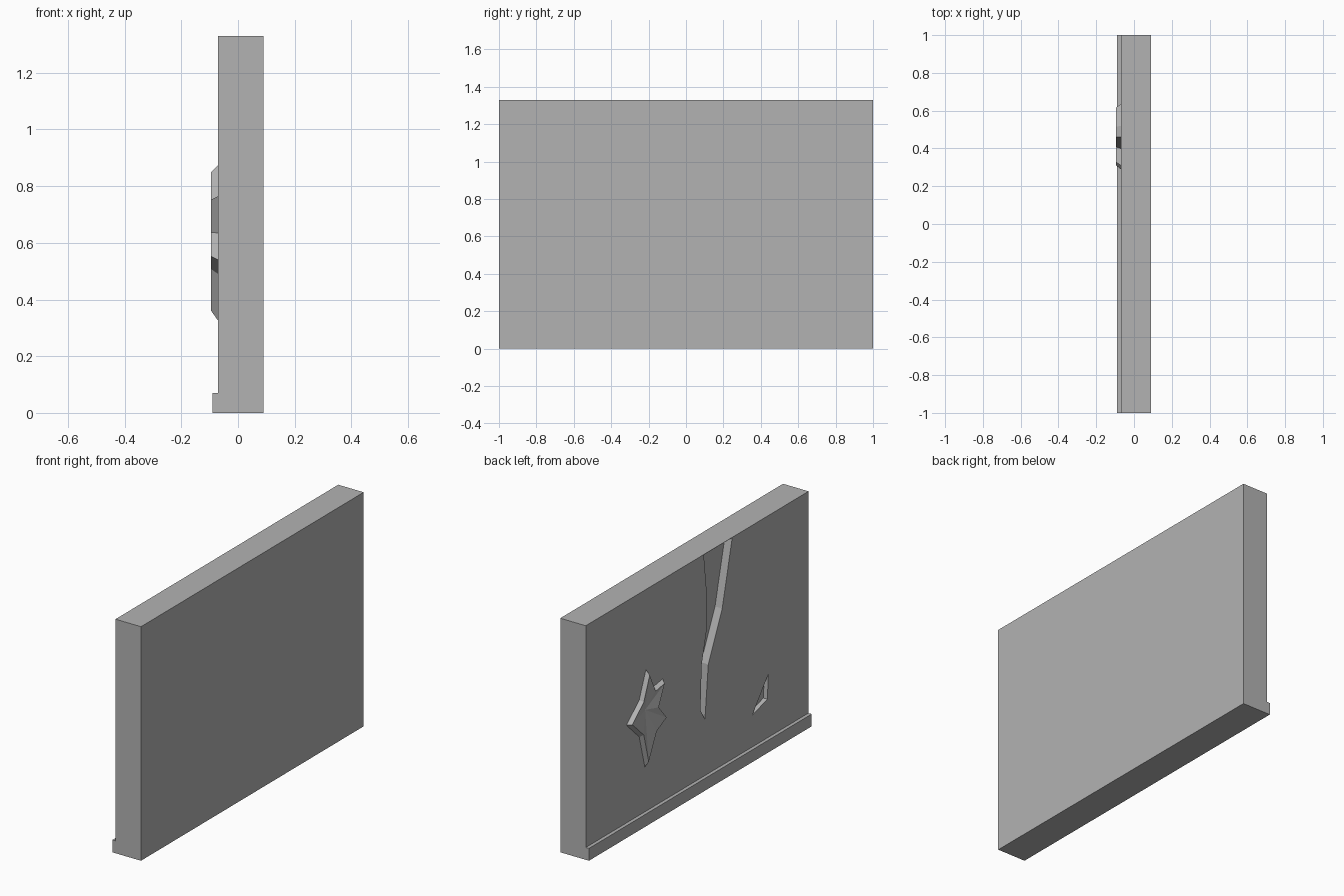
import bpy, bmesh
from mathutils import Vector

if "Cube" in bpy.data.objects:
    bpy.data.objects.remove(bpy.data.objects["Cube"])

plaster = bpy.data.materials.new("grey plaster")
plaster.use_nodes = True
GREY = (0.45, 0.45, 0.45, 1)
plaster.diffuse_color = GREY
plaster.node_tree.nodes["Principled BSDF"].inputs["Base Color"].default_value = GREY

FACE = -0.07   # x of the damaged wall face
BACK = 0.09
TOP = 1.33


def finish(name, bm):
    bmesh.ops.recalc_face_normals(bm, faces=bm.faces)
    mesh = bpy.data.meshes.new(name)
    bm.to_mesh(mesh)
    bm.free()
    mesh.materials.append(plaster)
    obj = bpy.data.objects.new(name, mesh)
    bpy.context.collection.objects.link(obj)
    return obj


def prism(name, outline, x0, x1):
    """Extrude a (y, z) outline along x."""
    bm = bmesh.new()
    face = bm.faces.new([bm.verts.new((x0, y, z)) for y, z in outline])
    side = bmesh.ops.extrude_face_region(bm, geom=[face])["geom"]
    moved = [v for v in side if isinstance(v, bmesh.types.BMVert)]
    bmesh.ops.translate(bm, verts=moved, vec=(x1 - x0, 0, 0))
    return finish(name, bm)


def carve(target, cutter):
    mod = target.modifiers.new(cutter.name, "BOOLEAN")
    mod.operation = "DIFFERENCE"
    mod.solver = "EXACT"
    mod.object = cutter
    bpy.context.view_layer.objects.active = target
    bpy.ops.object.modifier_apply(modifier=mod.name)
    bpy.data.objects.remove(cutter)


# Wall slab
wall = prism("wall", [(-1, 0), (1, 0), (1, TOP), (-1, TOP)], FACE, BACK)

# Long crack running down from just under the top edge
crack = [(-0.06, TOP - 0.002), (-0.09, 1.07), (-0.09, 0.91), (-0.04, 0.71),
         (-0.03, 0.455), (-0.07, 0.39), (-0.10, 0.69), (-0.225, 0.96),
         (-0.315, TOP - 0.002)]
carve(wall, prism("crack_cutter", crack, FACE - 0.05, FACE + 0.045))

# Small triangular chip
chip = [(-0.64, 0.43), (-0.63, 0.29), (-0.495, 0.25)]
carve(wall, prism("chip_cutter", chip, FACE - 0.05, FACE + 0.025))

# Skirting board along the foot of the wall
prism("skirting", [(-1, 0), (1, 0), (1, 0.07), (-1, 0.07)], FACE - 0.02, FACE)

# Star-shaped impact mark: raised rim sloping in to a sunken middle
star = [(0.46, 0.875), (0.40, 0.75), (0.31, 0.765), (0.37, 0.635),
        (0.29, 0.54), (0.39, 0.49), (0.47, 0.325), (0.52, 0.515),
        (0.635, 0.625), (0.52, 0.725)]
center = Vector((0.47, 0.65))
bm = bmesh.new()
middle = bm.verts.new((FACE - 0.002, *center))
outer, rim = [], []
for point in star:
    outer.append(bm.verts.new((FACE, *point)))
    rim.append(bm.verts.new((FACE - 0.025, *center.lerp(Vector(point), 0.89))))
for i in range(len(star)):
    bm.faces.new((outer[i - 1], outer[i], rim[i], rim[i - 1]))
    bm.faces.new((rim[i - 1], rim[i], middle))
finish("impact_mark", bm)
